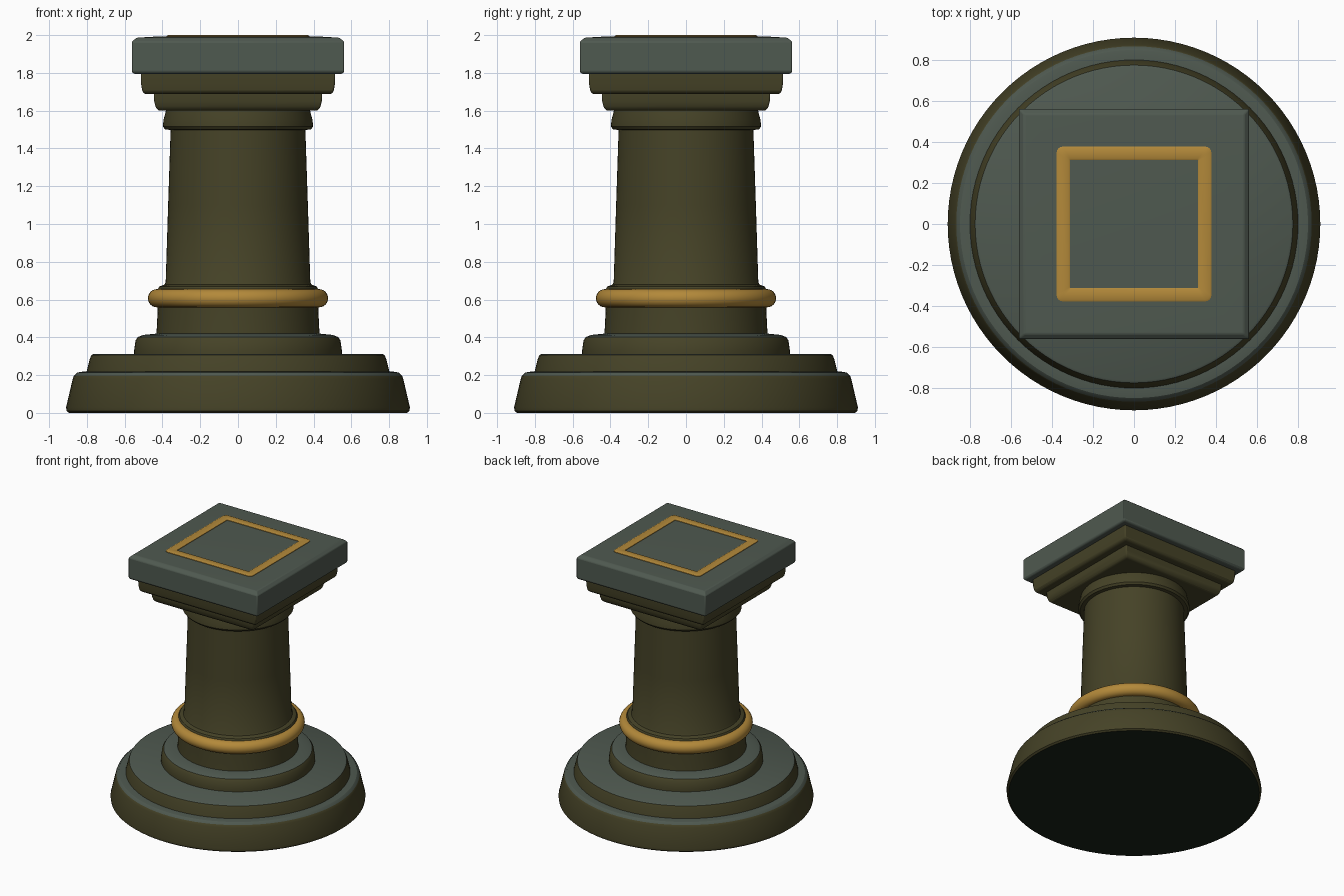
import bpy, bmesh, math

if "Cube" in bpy.data.objects:
    bpy.data.objects.remove(bpy.data.objects["Cube"])


def material(name, rgb):
    m = bpy.data.materials.new(name)
    m.diffuse_color = (*rgb, 1.0)
    m.use_nodes = True
    m.node_tree.nodes["Principled BSDF"].inputs["Base Color"].default_value = m.diffuse_color
    return m


OLIVE = material("olive_stone", (0.060, 0.055, 0.020))
SLATE = material("slate_green", (0.078, 0.100, 0.080))
GOLD = material("gold_trim", (0.45, 0.25, 0.042))
DARK = material("dark_underside", (0.009, 0.017, 0.009))


def finish(name, bm, mats, bevel=0.0, rule=None):
    bmesh.ops.recalc_face_normals(bm, faces=bm.faces)
    bm.normal_update()
    if rule:
        for f in bm.faces:
            f.material_index = rule(f)
    me = bpy.data.meshes.new(name)
    bm.to_mesh(me)
    bm.free()
    ob = bpy.data.objects.new(name, me)
    bpy.context.collection.objects.link(ob)
    for m in mats:
        me.materials.append(m)
    if bevel:
        b = ob.modifiers.new("soft_edges", "BEVEL")
        b.width, b.segments, b.limit_method = bevel, 2, "ANGLE"
    bpy.ops.object.select_all(action="DESELECT")
    ob.select_set(True)
    bpy.context.view_layer.objects.active = ob
    bpy.ops.object.shade_smooth_by_angle(angle=math.radians(32))
    return ob


def turned(name, profile, mats, sides=96, bevel=0.0, rule=None):
    """Capped solid from (radius, z) points; four sides gives a square block."""
    bm = bmesh.new()
    k, off = (math.sqrt(2), math.pi / 4) if sides == 4 else (1, 0)
    rings = []
    for r, z in profile:
        rings.append([bm.verts.new((r * k * math.cos(off + 2 * math.pi * i / sides),
                                    r * k * math.sin(off + 2 * math.pi * i / sides), z))
                      for i in range(sides)])
    for a, b in zip(rings, rings[1:]):
        for i in range(sides):
            j = (i + 1) % sides
            bm.faces.new((a[i], a[j], b[j], b[i]))
    bm.faces.new(rings[0][::-1])
    bm.faces.new(rings[-1])
    return finish(name, bm, mats, bevel, rule)


def ledge_rule(f):
    # slate on upward ledges, dark on the bottom of the foot
    if f.normal.z > 0.6:
        return 1
    return 2 if f.normal.z < -0.9 and f.calc_center_median().z < 0.01 else 0


STONE = [OLIVE, SLATE, DARK]

# Round stepped base
turned("base_foot", [(0.895, 0), (0.908, 0.01), (0.91, 0.03), (0.875, 0.18), (0.868, 0.198),
                     (0.85, 0.214), (0.825, 0.218), (0.79, 0.218)], STONE, rule=ledge_rule)
turned("base_middle_step", [(0.803, 0.21), (0.80, 0.225), (0.785, 0.285), (0.776, 0.306),
                            (0.765, 0.312)], STONE, rule=ledge_rule)
turned("base_upper_step", [(0.55, 0.30), (0.55, 0.33), (0.542, 0.385), (0.53, 0.402),
                           (0.50, 0.413), (0.43, 0.42)], STONE, rule=ledge_rule)

# Neck, gold ring and shaft
turned("neck", [(0.432, 0.41), (0.425, 0.55), (0.425, 0.655), (0.417, 0.668),
                (0.395, 0.678), (0.38, 0.68)], [OLIVE])
turned("gold_ring", [(0.40, 0.558)] +
       [(0.43 + 0.047 * math.cos(t), 0.607 + 0.048 * math.sin(t))
        for t in (math.radians(a) for a in range(-90, 91, 15))] +
       [(0.40, 0.656)], [GOLD])
turned("shaft", [(0.395, 0.67), (0.383, 0.69), (0.370, 1.1), (0.356, 1.52)], [OLIVE])

# Capital: round collar, then square steps
turned("capital_collar", [(0.35, 1.498), (0.385, 1.50), (0.397, 1.515), (0.395, 1.55),
                          (0.385, 1.585), (0.38, 1.61)], [OLIVE])
turned("capital_lower_step", [(0.42, 1.60), (0.435, 1.615), (0.444, 1.65), (0.446, 1.695)],
       [OLIVE], 4, 0.008)
turned("capital_upper_step", [(0.49, 1.687), (0.506, 1.70), (0.513, 1.74), (0.515, 1.805)],
       [OLIVE], 4, 0.008)

# Square top slab with chamfered rim
turned("top_slab", [(0.552, 1.795), (0.562, 1.806), (0.562, 1.965), (0.537, 1.986),
                    (0.44, 1.992)], [SLATE], 4, 0.006)

# Gold square inlay frame with rounded outer corners
bm = bmesh.new()


def rounded_loop(half, radius, z):
    c = half - radius
    loop = []
    for q in range(4):
        for s in range(5):
            a = math.pi / 2 * (q + s / 4)
            sx, sy = ((1, 1), (-1, 1), (-1, -1), (1, -1))[q]
            loop.append(bm.verts.new((sx * c + radius * math.cos(a),
                                      sy * c + radius * math.sin(a), z)))
    return loop


loops = [rounded_loop(*p) for p in ((0.378, 0.03, 1.988), (0.378, 0.03, 1.996),
                                    (0.37, 0.024, 2.0), (0.32, 0.008, 2.0),
                                    (0.313, 0.004, 1.996), (0.313, 0.004, 1.988))]
for a, b in zip(loops, loops[1:] + loops[:1]):
    for i in range(20):
        j = (i + 1) % 20
        bm.faces.new((a[i], a[j], b[j], b[i]))
finish("gold_top_frame", bm, [GOLD])
